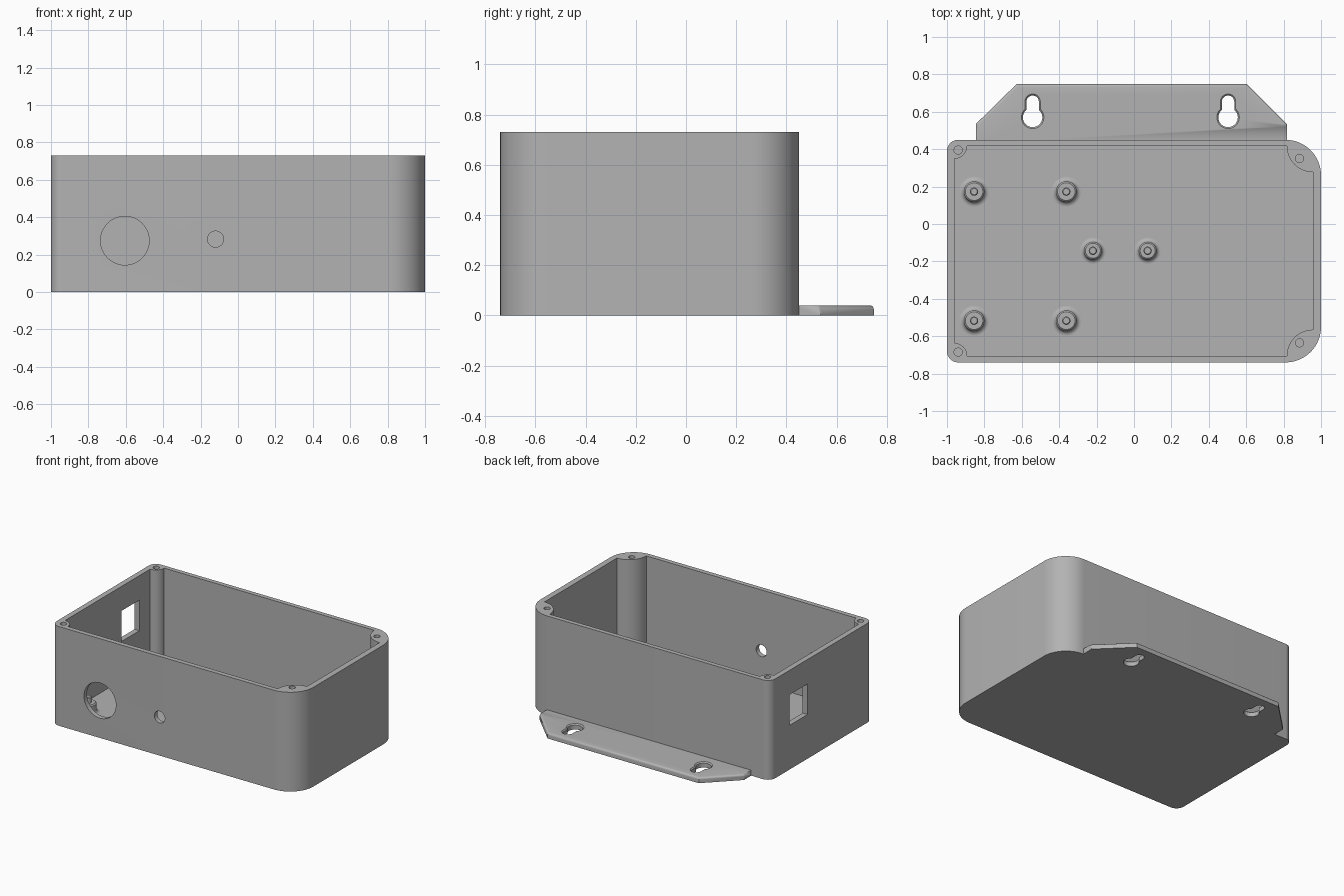
import bpy, bmesh, math
from mathutils import Matrix

if "Cube" in bpy.data.objects:
    bpy.data.objects.remove(bpy.data.objects["Cube"])

grey = bpy.data.materials.new("light_grey")
grey.diffuse_color = (0.45, 0.45, 0.45, 1)
grey.use_nodes = True
grey.node_tree.nodes["Principled BSDF"].inputs["Base Color"].default_value = grey.diffuse_color

Z_TOP, FLOOR = 0.73, 0.04


def arc(cx, cy, r, a0, a1, n=16):
    """Points along an arc, angles in degrees."""
    return [(cx + r * math.cos(math.radians(a0 + (a1 - a0) * i / n)),
             cy + r * math.sin(math.radians(a0 + (a1 - a0) * i / n))) for i in range(n + 1)]


def finish(name, bm):
    bmesh.ops.recalc_face_normals(bm, faces=bm.faces)
    me = bpy.data.meshes.new(name)
    bm.to_mesh(me)
    bm.free()
    ob = bpy.data.objects.new(name, me)
    bpy.context.collection.objects.link(ob)
    me.materials.append(grey)
    return ob


def prism(name, pts, z0, z1, matrix=None):
    """Extrude a closed outline from z0 to z1."""
    bm = bmesh.new()
    face = bm.faces.new([bm.verts.new((x, y, z0)) for x, y in pts])
    new = bmesh.ops.extrude_face_region(bm, geom=[face])["geom"]
    bmesh.ops.translate(bm, vec=(0, 0, z1 - z0), verts=[g for g in new if isinstance(g, bmesh.types.BMVert)])
    if matrix:
        bm.transform(matrix)
    return finish(name, bm)


def cut(target, cutters):
    """Subtract the cutters, apply the result and delete them."""
    for c in cutters:
        c.hide_render = True
        m = target.modifiers.new("cut", "BOOLEAN")
        m.operation, m.solver, m.object = "DIFFERENCE", "EXACT", c
    deps = bpy.context.evaluated_depsgraph_get()
    me = bpy.data.meshes.new_from_object(target.evaluated_get(deps))
    target.modifiers.clear()
    target.data = me
    for c in cutters:
        bpy.data.objects.remove(c)


def smooth(ob):
    bpy.ops.object.select_all(action="DESELECT")
    ob.select_set(True)
    bpy.context.view_layer.objects.active = ob
    bpy.ops.object.shade_smooth_by_angle(angle=math.radians(35))


# Case body: small corners on the left, large corners on the right
L, S = 0.19, 0.06
outer = (arc(1 - L, 0.45 - L, L, 0, 90) + arc(-1 + S, 0.45 - S, S, 90, 180)
         + arc(-1 + S, -0.74 + S, S, 180, 270) + arc(1 - L, -0.74 + L, L, 270, 360))
case = prism("case", outer, 0, Z_TOP)

# Cavity, leaving round screw posts in its corners
x0, x1, y0, y1 = -0.96, 0.957, -0.705, 0.417
inner = (arc(x1, y1, 0.14, 270, 180) + arc(x0, y1, 0.068, 360, 270)
         + arc(x0, y0, 0.068, 90, 0) + arc(x1, y0, 0.14, 180, 90))
cutters = [prism("cavity_cutter", inner, FLOOR, 1)]

# Screw holes in the posts
for x, y in ((0.885, 0.35), (0.885, -0.635), (-0.94, 0.395), (-0.94, -0.685)):
    cutters.append(prism("screw_cutter", arc(x, y, 0.022, 0, 345, 23), 0.4, 1))

# Round openings in the front wall
front = Matrix.Rotation(math.radians(90), 4, "X")
for x, z, r in ((-0.605, 0.275, 0.13), (-0.12, 0.283, 0.043)):
    cutters.append(prism("front_cutter", arc(x, z, r, 0, 352.5, 47), 0.68, 0.8, front))

# Square window and rounded slot in the left wall
side = Matrix(((0, 0, 1, 0), (1, 0, 0, 0), (0, 1, 0, 0), (0, 0, 0, 1)))
window = [(0.015, 0.325), (0.225, 0.325), (0.225, 0.55), (0.015, 0.55)]
slot = arc(-0.285, 0.428, 0.058, -90, 90) + arc(-0.382, 0.428, 0.058, 90, 270)
for pts in (window, slot):
    cutters.append(prism("side_cutter", pts, -1.1, -0.93, side))
cut(case, cutters)
smooth(case)

# Mounting flange with two keyholes and a rounded upper rim
flange = prism("mounting_flange", [(-0.845, 0.43), (0.817, 0.43), (0.817, 0.535), (0.602, 0.748),
                                   (-0.628, 0.748), (-0.845, 0.535)], 0, 0.04)
keys = []
for x in (-0.542, 0.503):
    a = math.degrees(math.acos(0.033 / 0.052))
    key = arc(x, 0.57, 0.052, 180 - a, 360 + a, 28) + arc(x, 0.654, 0.033, 0, 180)
    keys.append(prism("keyhole_cutter", key, -0.1, 0.1))
cut(flange, keys)
bm = bmesh.new()
bm.from_mesh(flange.data)
rim = [e for e in bm.edges if all(v.co.z > 0.039 for v in e.verts) and min(v.co.y for v in e.verts) > 0.431
       and len(e.link_faces) == 2 and e.calc_face_angle() > 1]
holes = [e for e in rim if 0.5 < e.verts[0].co.y < 0.7 and e.calc_length() < 0.1]
edge = [e for e in rim if e not in holes]
bmesh.ops.bevel(bm, geom=edge, offset=0.015, segments=4, profile=0.5, affect="EDGES")
holes = [e for e in holes if e.is_valid]
bmesh.ops.bevel(bm, geom=holes, offset=0.008, segments=1, profile=0.5, affect="EDGES")
bm.to_mesh(flange.data)
bm.free()
smooth(flange)


def standoff(name, x, y, base, neck):
    """Turned post with a flared foot, shoulder and locating pin."""
    f = base - neck
    prof = [(0, FLOOR - 0.01), (base, FLOOR - 0.01)]
    prof += [(base - f * math.sin(t), FLOOR + f * (1 - math.cos(t))) for t in (i * math.pi / 12 for i in range(7))]
    prof += [(neck, 0.105), (neck - 0.008, 0.112), (0.022, 0.112), (0.022, 0.15), (0.017, 0.155), (0, 0.155)]
    bm = bmesh.new()
    vs = [bm.verts.new((x + r, y, z)) for r, z in prof]
    es = [bm.edges.new(p) for p in zip(vs, vs[1:])]
    bmesh.ops.spin(bm, geom=vs + es, cent=(x, y, 0), axis=(0, 0, 1), angle=math.tau, steps=32)
    bmesh.ops.remove_doubles(bm, verts=bm.verts, dist=1e-5)
    smooth(finish(name, bm))


# Board standoffs: four large, two small
for x in (-0.855, -0.362):
    for y in (0.173, -0.517):
        standoff("large_standoff", x, y, 0.08, 0.055)
for x in (-0.22, 0.073):
    standoff("small_standoff", x, -0.143, 0.07, 0.048)
